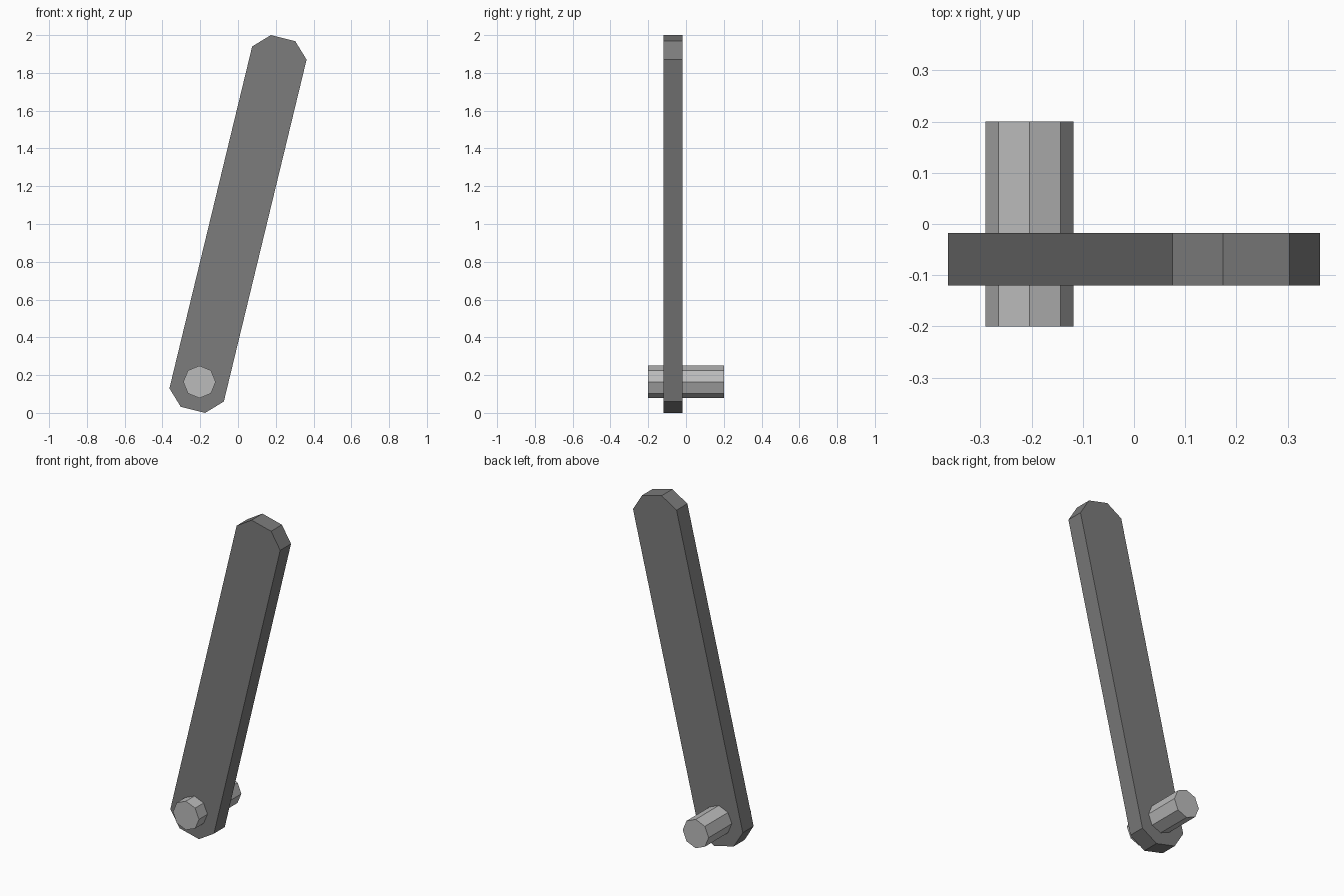
import bpy, bmesh
from math import pi

if "Cube" in bpy.data.objects:
    bpy.data.objects.remove(bpy.data.objects["Cube"])

def grey(name, v):
    m = bpy.data.materials.new(name)
    m.diffuse_color = (v, v, v, 1)
    m.use_nodes = True
    m.node_tree.nodes["Principled BSDF"].inputs["Base Color"].default_value = m.diffuse_color
    return m

# Leaning lever arm: one rounded end, repeated by a half turn about (0, 1)
end = [(0.363, 1.87), (0.303, 1.968), (0.174, 2.0), (0.075, 1.94)]
profile = end + [(-x, 2 - z) for x, z in end]
bm = bmesh.new()
face = bm.faces.new([bm.verts.new((x, -0.12, z)) for x, z in profile])
ext = bmesh.ops.extrude_face_region(bm, geom=[face])
new_verts = [g for g in ext["geom"] if isinstance(g, bmesh.types.BMVert)]
bmesh.ops.translate(bm, vec=(0, 0.102, 0), verts=new_verts)
bmesh.ops.recalc_face_normals(bm, faces=bm.faces)
mesh = bpy.data.meshes.new("lever_arm")
bm.to_mesh(mesh)
bm.free()
arm = bpy.data.objects.new("lever_arm", mesh)
bpy.context.collection.objects.link(arm)
mesh.materials.append(grey("dark_grey", 0.2))

# Eight-sided pivot pin through the lower end
bpy.ops.mesh.primitive_cylinder_add(vertices=8, radius=0.086, depth=0.4,
                                    location=(-0.204, 0, 0.164),
                                    rotation=(pi / 2, 0, 0))
pin = bpy.context.object
pin.name = "pivot_pin"
pin.data.materials.append(grey("light_grey", 0.5))
